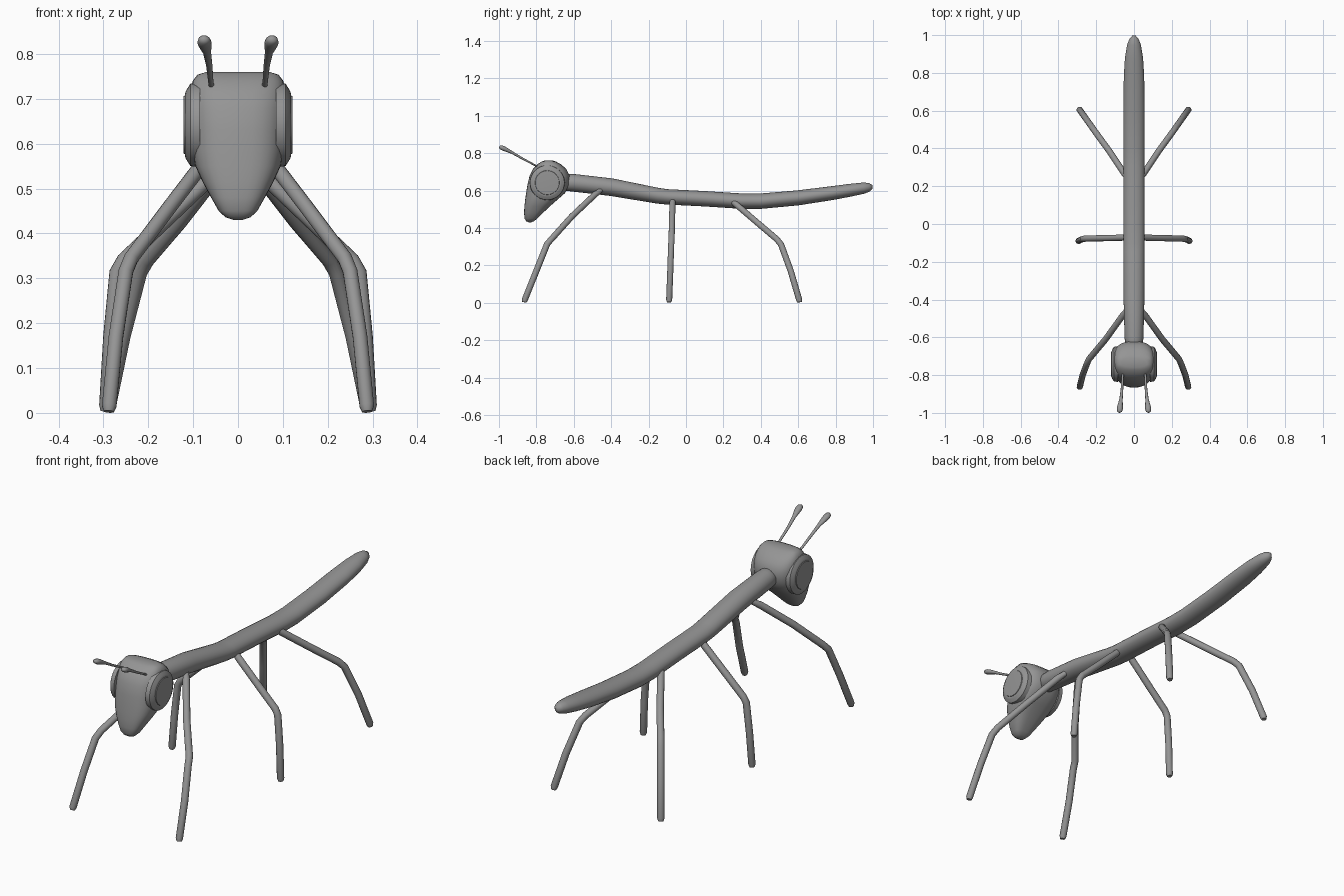
import bpy, bmesh, math
from mathutils import Vector

if "Cube" in bpy.data.objects:
    bpy.data.objects.remove(bpy.data.objects["Cube"])

grey = bpy.data.materials.new("stick grey")
grey.diffuse_color = (0.3, 0.3, 0.3, 1)
grey.use_nodes = True
grey.node_tree.nodes["Principled BSDF"].inputs["Base Color"].default_value = grey.diffuse_color


def finish(name, bm, angle=40):
    bmesh.ops.recalc_face_normals(bm, faces=bm.faces)
    me = bpy.data.meshes.new(name)
    bm.to_mesh(me)
    bm.free()
    me.materials.append(grey)
    ob = bpy.data.objects.new(name, me)
    bpy.context.collection.objects.link(ob)
    bpy.ops.object.select_all(action='DESELECT')
    ob.select_set(True)
    bpy.context.view_layer.objects.active = ob
    bpy.ops.object.shade_smooth_by_angle(angle=math.radians(angle))
    return ob


def loft(name, rings, angle=40):
    """Skin a list of closed rings and cap both ends."""
    bm = bmesh.new()
    loops = [[bm.verts.new(p) for p in ring] for ring in rings]
    n = len(loops[0])
    for a, b in zip(loops, loops[1:]):
        for i in range(n):
            j = (i + 1) % n
            bm.faces.new((a[i], a[j], b[j], b[i]))
    bm.faces.new(loops[0][::-1])
    bm.faces.new(loops[-1])
    return finish(name, bm, angle)


def tube(name, stations, sides=16):
    """Round tube through (x, y, z, radius across, radius up)."""
    pts = [Vector(s[:3]) for s in stations]
    rings = []
    side = None
    for k, s in enumerate(stations):
        t = (pts[min(k + 1, len(pts) - 1)] - pts[max(k - 1, 0)]).normalized()
        if side is None:
            side = Vector((1, 0, 0))
        side = (side - t * side.dot(t)).normalized()
        up = t.cross(side)
        rings.append([pts[k] + side * s[3] * math.cos(a) + up * s[4] * math.sin(a)
                      for a in (2 * math.pi * i / sides for i in range(sides))])
    return loft(name, rings, 60)


# Long body, drooping in the middle with a tapered raised tail
body = [(-0.66, .645, .035, .035), (-0.64, .643, .046, .044), (-0.60, .641, .05, .047),
        (-0.40, .618, .055, .047), (-0.15, .572, .056, .042), (-0.10, .566, .056, .041),
        (0.10, .556, .056, .041), (0.30, .543, .056, .041), (0.40, .543, .056, .041),
        (0.60, .561, .056, .040), (0.78, .586, .054, .037), (0.88, .602, .048, .034),
        (0.95, .613, .036, .030), (0.98, .618, .024, .023), (0.997, .62, .009, .010)]
tube("body", [(0, y, z, a, b) for y, z, a, b in body], 24)

# Head: stacked rounded-square sections (height, front, back, half width)
head = [(.430, -.842, -.828, .010), (.436, -.855, -.812, .028), (.450, -.863, -.796, .043),
        (.480, -.866, -.765, .060), (.515, -.864, -.728, .079), (.55, -.860, -.688, .095),
        (.585, -.855, -.648, .103), (.63, -.848, -.624, .107), (.68, -.836, -.622, .109),
        (.715, -.818, -.640, .107), (.74, -.795, -.668, .101), (.754, -.773, -.694, .09),
        (.760, -.758, -.710, .07)]


def section(z, front, back, w, n=32):
    def se(v):
        return math.copysign(abs(v) ** 0.72, v)
    mid, d = (front + back) / 2, (back - front) / 2
    return [(w * se(math.cos(2 * math.pi * i / n)),
             mid + d * se(math.sin(2 * math.pi * i / n)), z) for i in range(n)]


loft("head", [section(*r) for r in head], 60)


def disc(name, s, profile, cy=-.742, cz=.642, n=32):
    loft(name, [[(s * x, cy + r * math.cos(2 * math.pi * i / n),
                  cz + r * math.sin(2 * math.pi * i / n)) for i in range(n)]
                for x, r in profile], 30)


# Mirrored parts
legs = {
    "front_leg": [(.035, -.45, .605), (.06, -.485, .580), (.15, -.61, .462), (.238, -.715, .345),
                  (.250, -.742, .315), (.272, -.80, .17), (.287, -.862, .016), (.288, -.865, .003)],
    "middle_leg": [(.025, -.07, .56), (.05, -.072, .535), (.16, -.075, .430), (.255, -.077, .340),
                   (.270, -.079, .315), (.284, -.084, .17), (.293, -.090, .016), (.294, -.090, .003)],
    "back_leg": [(.025, .23, .555), (.05, .265, .528), (.13, .385, .425), (.203, .485, .340),
                 (.219, .508, .312), (.256, .56, .17), (.288, .605, .016), (.289, .607, .003)],
}
for s, word in ((1, "left"), (-1, "right")):
    for leg, pts in legs.items():
        last = len(pts) - 1
        st = []
        for i, (x, y, z) in enumerate(pts):
            r = .012 if i in (0, last) else .0165
            st.append((s * x, y, z, r, r))
        tube(f"{word}_{leg}", st, 14)

    # Stepped round eye with a thin raised lens
    disc(f"{word}_eye", s, [(.085, .094), (.106, .092), (.116, .076), (.118, .070)])
    disc(f"{word}_eye_lens", s, [(.116, .066), (.121, .064), (.122, .045)])

    # Antenna with a clubbed tip
    ant = [(.058, -.775, .718, .006), (.061, -.82, .742, .006), (.064, -.88, .774, .007),
           (.069, -.93, .803, .009), (.073, -.96, .818, .014), (.075, -.978, .826, .016),
           (.076, -.992, .832, .013), (.076, -.998, .834, .006)]
    tube(f"{word}_antenna", [(s * x, y, z, r, r * .8) for x, y, z, r in ant], 12)
